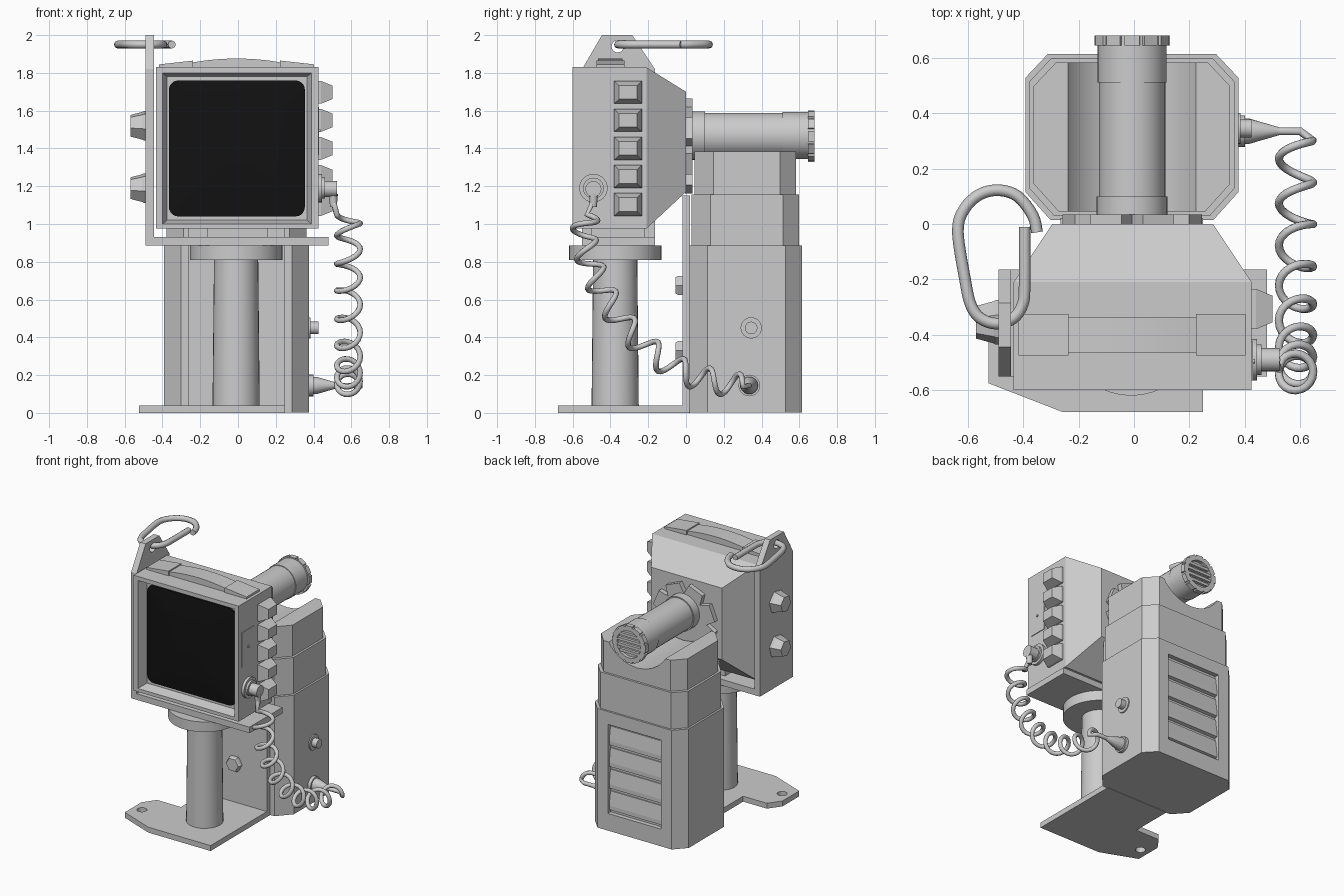
import bpy, bmesh, math
from mathutils import Vector

if "Cube" in bpy.data.objects:
    bpy.data.objects.remove(bpy.data.objects["Cube"])

PI = math.pi

def put(axis, p, a):
    # place a 2D point on the plane at distance a along the axis
    u, v = p
    return {'x': (a, u, v), 'y': (u, a, v), 'z': (u, v, a)}[axis]

def loft(name, rings, smooth=False):
    bm = bmesh.new()
    vs = [[bm.verts.new(p) for p in r] for r in rings]
    n = len(vs[0])
    for a, b in zip(vs, vs[1:]):
        for i in range(n):
            bm.faces.new((a[i], a[(i + 1) % n], b[(i + 1) % n], b[i]))
    bm.faces.new(vs[0])
    bm.faces.new(vs[-1])
    bmesh.ops.recalc_face_normals(bm, faces=bm.faces)
    me = bpy.data.meshes.new(name)
    bm.to_mesh(me)
    bm.free()
    ob = bpy.data.objects.new(name, me)
    bpy.context.collection.objects.link(ob)
    if smooth:
        select(ob)
        bpy.ops.object.shade_smooth_by_angle(angle=math.radians(35))
    return ob

def select(ob):
    bpy.ops.object.select_all(action='DESELECT')
    ob.select_set(True)
    bpy.context.view_layer.objects.active = ob

def prism(name, axis, pts, a, b):
    return loft(name, [[put(axis, p, t) for p in pts] for t in (a, b)])

def rect(u0, u1, v0, v1):
    return [(u0, v0), (u1, v0), (u1, v1), (u0, v1)]

def box(name, x, y, z):
    return prism(name, 'z', rect(*x, *y), *z)

def circle(c, r, n, off=0.0):
    return [(c[0] + r * math.cos(off + 2 * PI * i / n), c[1] + r * math.sin(off + 2 * PI * i / n)) for i in range(n)]

def lathe(name, axis, c, sections, n=32, off=0.0):
    return loft(name, [[put(axis, p, a) for p in circle(c, r, n, off)] for a, r in sections], n > 12)

def cut(ob, cutter):
    cutter.hide_render = True
    m = ob.modifiers.new("cut", 'BOOLEAN')
    m.object, m.operation, m.solver = cutter, 'DIFFERENCE', 'EXACT'
    select(ob)
    bpy.ops.object.modifier_apply(modifier="cut")
    bpy.data.objects.remove(cutter)

def along(path, t):
    # smooth point on a path, t counts the path points
    i = min(int(t), len(path) - 2)
    f = t - i
    p0, p1, p2, p3 = (path[max(0, min(len(path) - 1, i + k))] for k in (-1, 0, 1, 2))
    return p1 + .5 * f * (p2 - p0 + f * (2 * p0 - 5 * p1 + 4 * p2 - p3 + f * (3 * (p1 - p2) + p3 - p0)))

def wire(name, pts, r):
    cu = bpy.data.curves.new(name, 'CURVE')
    cu.dimensions, cu.bevel_depth, cu.bevel_resolution, cu.use_fill_caps = '3D', r, 2, True
    sp = cu.splines.new('POLY')
    sp.points.add(len(pts) - 1)
    for p, q in zip(sp.points, pts):
        p.co = (*q, 1)
    ob = bpy.data.objects.new(name, cu)
    bpy.context.collection.objects.link(ob)

# monitor housing with recessed front
loft("monitor_housing", [[put('y', p, y) for p in rect(*r)] for y, r in (
    (0.0, (-.295, .285, 1.17, 1.70)), (-.21, (-.435, .425, .975, 1.83)), (-.60, (-.435, .425, .975, 1.83)),
    (-.60, (-.40, .39, 1.0, 1.80)), (-.53, (-.375, .365, 1.02, 1.78)))])

# slightly bulging dark screen
def rounded(hw, hh, r):
    return [(sx * (hw - r) + r * math.cos(a), sz * (hh - r) + r * math.sin(a))
            for k, (sx, sz) in enumerate(((1, 1), (-1, 1), (-1, -1), (1, -1)))
            for a in ((k + j / 5) * PI / 2 for j in range(6))]

screen = loft("screen", [[(-.006 + x * s, y, 1.40 + z * s) for x, z in rounded(.36, .36, .05)]
                         for y, s in ((-.52, 1), (-.54, 1), (-.549, .75), (-.555, .45), (-.558, .1))], True)
mat = bpy.data.materials.new("dark_glass")
mat.diffuse_color = (.006, .006, .006, 1)
mat.use_nodes = True
mat.node_tree.nodes["Principled BSDF"].inputs["Base Color"].default_value = mat.diffuse_color
screen.data.materials.append(mat)

# carrying handle on top
for n, s in (("left", -1), ("right", 1)):
    prism("handle_pad_" + n, 'y', [(-.007 + s * x, z) for x, z in
          ((.41, 1.82), (.41, 1.845), (.23, 1.865), (.23, 1.82))], -.475, -.325)
arc = [(-.007 + .23 * k / 6, 1.876 - .02 * (k / 6) ** 2) for k in range(-6, 7)]
prism("handle_grip", 'y', arc + [(.223, 1.82), (-.237, 1.82)], -.465, -.335)

# side hanger plate, shelf under the monitor
plate = prism("hanger_plate", 'x', [(-.55, .885), (-.165, .885), (-.165, 1.82), (-.285, 2.0),
                                   (-.445, 2.0), (-.55, 1.82)], -.49, -.445)
cut(plate, lathe("hole", 'x', (-.362, 1.94), [(-.6, .032), (-.3, .032)], 20))
box("monitor_shelf", (-.447, .48), (-.55, -.165), (.885, .93))
box("shelf_spacer", (-.165, .155), (-.5, -.22), (.93, .976))
for i, z in enumerate((1.52, 1.19)):
    lathe(f"clamp_knob_{i}", 'x', (-.355, z), [(-.485, .082), (-.5, .082), (-.505, .078), (-.57, .06)], 6, .2)

# side buttons, panel, socket and plug
for i in range(5):
    z = 1.697 - .1485 * i
    loft(f"button_{i}", [[(x, -.307 + a, z + b) for a, b in rect(-w, w, -h, h)]
                         for x, w, h in ((.42, .073, .06), (.44, .073, .06), (.50, .048, .036))])
box("side_panel", (.42, .43), (-.565, -.425), (1.365, 1.62))
lathe("panel_stud", 'x', (-.495, 1.495), [(.425, .008), (.437, .008)], 12)
lathe("cable_socket", 'x', (-.49, 1.19), [(.42, .075), (.445, .075), (.445, .055), (.46, .055)])
lathe("cable_plug", 'x', (-.49, 1.185), [(.455, .042), (.525, .042)], 24)
lathe("plug_neck", 'z', (.505, -.49), [(1.09, .018), (1.16, .024)], 16)

# pole, disc and base plate
lathe("pole", 'z', (-.01, -.375), [(.03, .125), (.82, .117)])
lathe("pole_disc", 'z', (-.01, -.375), [(.81, .245), (.885, .245)], 40)
base = prism("base_plate", 'z', [(.25, -.678), (-.26, -.678), (-.525, -.575), (-.525, -.38), (-.46, -.29),
                                 (-.265, -.29), (-.265, .02), (.25, .02)], 0, .04)
cut(base, lathe("hole", 'z', (-.455, -.475), [(-.1, .034), (.1, .034)], 20))
box("back_bracket", (-.265, .25), (-.018, .022), (0, 1.15))
for i, z in enumerate((.675, .33)):
    lathe(f"bracket_bolt_{i}", 'y', (-.01, z), [(-.055, .05), (-.04, .058), (-.01, .058)], 6)

# three-tier chamfered power unit
def octagon(d):
    x0, x1, y0, y1 = -.392 + d, .377 - d, .015 + d, .613 - d
    return [(x0 + .09, y0), (x1 - .09, y0), (x1, y0 + .1), (x1, y1 - .085),
            (x1 - .08, y1), (x0 + .08, y1), (x0, y1 - .085), (x0, y0 + .1)]

low = prism("unit_lower", 'z', octagon(0), .003, .885)
cut(low, box("recess", (-.225, .21), (.58, .8), (.13, .79)))
prism("unit_middle", 'z', octagon(.014), .88, 1.155)
top = prism("unit_top", 'z', octagon(.03), 1.15, 1.385)
cut(top, lathe("scoop", 'y', (-.007, 1.53), [(-.3, .275), (.9, .275)], 28))

# louvres on the back
for i in range(4):
    z = .145 + i * .16
    prism(f"louvre_{i}", 'x', [(.57, z), (.602, z + .01), (.602, z + .04), (.588, z + .145), (.57, z + .145)],
          -.222, .207)

# ports on the side of the power unit
lathe("upper_port", 'x', (.345, .45), [(.37, .056), (.385, .056), (.385, .033), (.425, .033)], 24)
lathe("lower_port", 'x', (.335, .145), [(.37, .057), (.4, .057), (.4, .046), (.415, .046), (.525, .014)], 24)

# toothed flange, rear tube and grilled cap
star = []
for i in range(8):
    for da, r in ((-.24, .255), (.24, .255), (PI / 8, .185)):
        a = 2 * PI * i / 8 + PI / 8 + da
        star.append((-.007 + r * math.cos(a), 1.413 + r * math.sin(a)))
prism("tube_flange", 'y', star, -.005, .035)
lathe("rear_tube", 'y', (-.007, 1.468), [(.02, .128), (.1, .128), (.1, .12), (.51, .12), (.51, .125), (.65, .125)], 36)

def teeth(r, depth):
    out = []
    for i in range(12):
        for da, q in ((-.2, r), (.2, r), (.22, r - depth), (.3, r - depth)):
            a = 2 * PI * i / 12 + da
            out.append((-.007 + q * math.cos(a), 1.465 + q * math.sin(a)))
    return out

loft("tube_cap", [[put('y', p, y) for p in teeth(r, d)] for y, r, d in
                  ((.645, .139, .01), (.68, .139, .01), (.68, .1, 0), (.655, .1, 0))])
for i in range(4):
    h = -.06 + .04 * i
    w = math.sqrt(.1 ** 2 - h * h)
    box(f"grille_bar_{i}", (-.007 - w, -.007 + w), (.65, .675), (1.455 + h, 1.475 + h))

# snap hook
hook = [Vector((x, y, 1.95)) for x, y in (
    (-.35, -.03), (-.365, .03), (-.42, .1), (-.49, .122), (-.56, .105), (-.615, .05), (-.636, -.03),
    (-.61, -.2), (-.59, -.29), (-.555, -.34), (-.495, -.36), (-.435, -.34), (-.402, -.29),
    (-.395, -.22), (-.395, -.01))]
wire("snap_hook", [along(hook, k / 4) for k in range(4 * len(hook) - 3)], .021)

# coiled cable wound around a sagging path
path = [Vector((.585, y, z)) for y, z in ((-.525, 1.05), (-.54, .93), (-.50, .77), (-.43, .62), (-.32, .46),
                                          (-.18, .32), (-.02, .22), (.14, .17), (.30, .14))]
coil, turns, steps = [Vector((.505, -.49, 1.12))], 8.5, 170
side = Vector((1, 0, 0))
for k in range(steps + 1):
    t = k / steps * (len(path) - 1)
    tan = (along(path, min(t + .02, 7.999)) - along(path, max(min(t, 7.97) - .02, 0))).normalized()
    a = PI + 2 * PI * turns * k / steps
    coil.append(along(path, t) + .062 * (math.cos(a) * side + math.sin(a) * tan.cross(side)))
coil += [Vector((.6, .335, .145)), Vector((.515, .335, .145))]
wire("coiled_cable", coil, .015)
